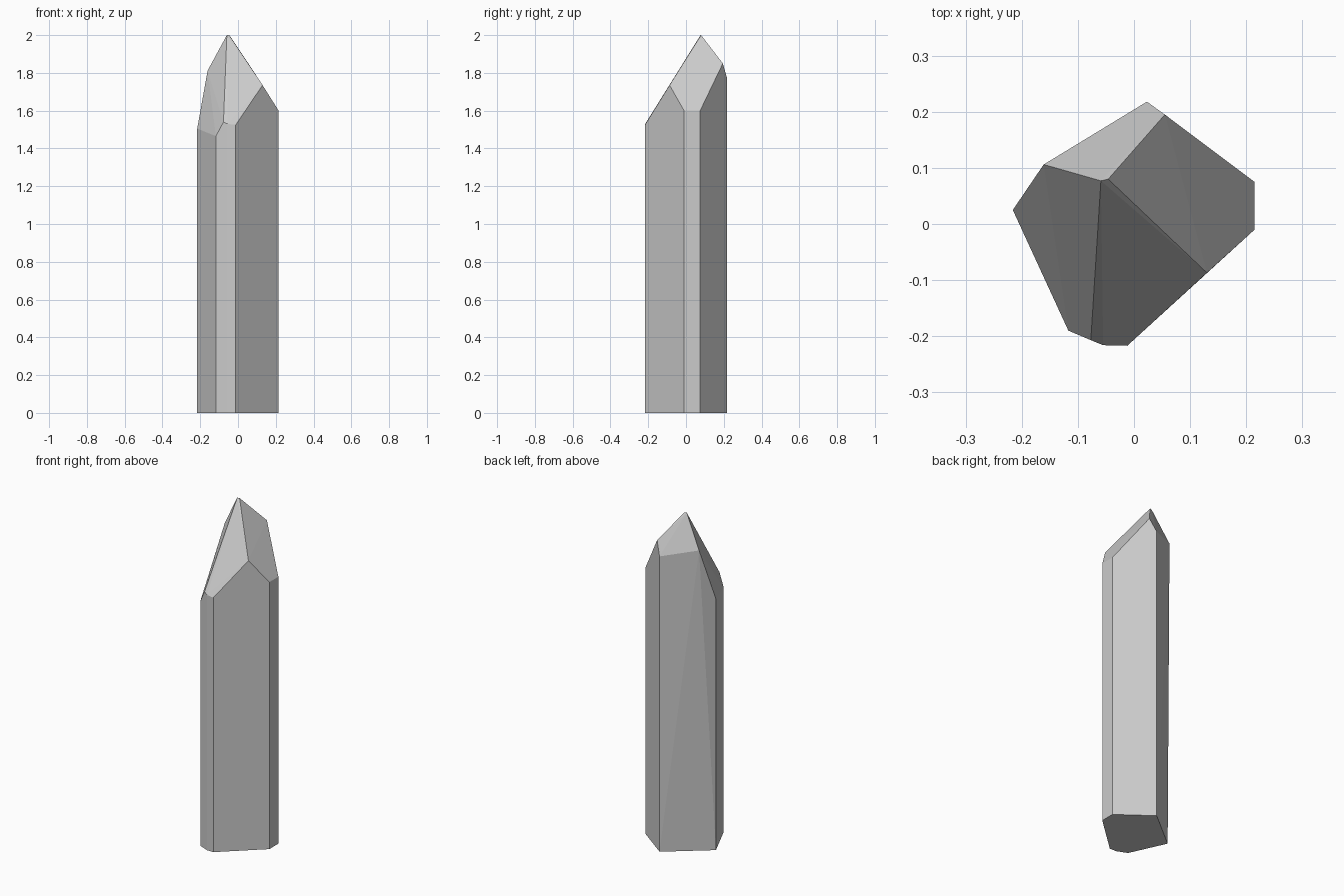
import bpy
import bmesh

if "Cube" in bpy.data.objects:
    bpy.data.objects.remove(bpy.data.objects["Cube"])

# Footprint of the shaft, with the height at which each corner meets the tip
corners = [
    (0.215, -0.010, 1.60), (0.215, 0.075, 1.60), (0.023, 0.218, 1.77),
    (-0.216, 0.025, 1.505), (-0.117, -0.190, 1.465),
    (-0.055, -0.216, 1.53), (-0.012, -0.217, 1.525),
]
# Facet corners and the short ridge at the summit
tip = [
    (0.130, -0.087, 1.735), (0.055, 0.195, 1.85), (-0.161, 0.106, 1.812),
    (-0.077, -0.207, 1.54), (-0.059, 0.077, 2.0), (-0.046, 0.080, 2.0),
]

# Crystal: convex solid through base, shoulder and tip points
bm = bmesh.new()
for p in [(x, y, 0) for x, y, z in corners] + corners + tip:
    bm.verts.new(p)
bmesh.ops.convex_hull(bm, input=bm.verts[:])
bmesh.ops.dissolve_limit(bm, angle_limit=0.02, verts=bm.verts[:], edges=bm.edges[:])
bmesh.ops.recalc_face_normals(bm, faces=bm.faces[:])

mesh = bpy.data.meshes.new("crystal")
bm.to_mesh(mesh)
bm.free()
bpy.context.collection.objects.link(bpy.data.objects.new("crystal", mesh))
